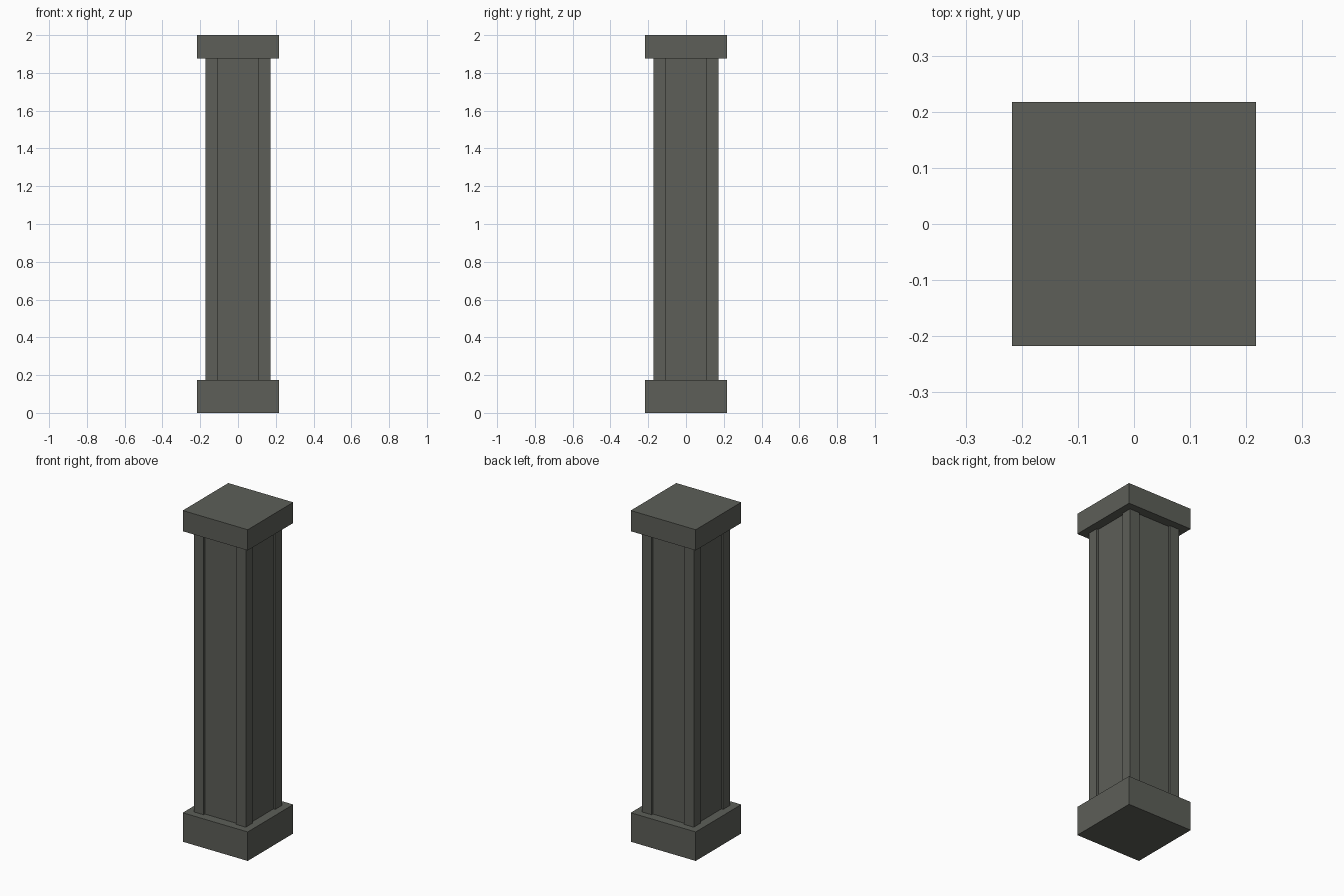
import bpy, bmesh

if "Cube" in bpy.data.objects:
    bpy.data.objects.remove(bpy.data.objects["Cube"])

stone = bpy.data.materials.new("grey_stone")
stone.diffuse_color = (0.109, 0.114, 0.098, 1)
stone.use_nodes = True
stone.node_tree.nodes["Principled BSDF"].inputs["Base Color"].default_value = stone.diffuse_color


def prism(name, profile, z0, z1):
    """Extrude a closed XY profile from z0 up to z1."""
    bm = bmesh.new()
    face = bm.faces.new([bm.verts.new((x, y, z0)) for x, y in profile])
    top = bmesh.ops.extrude_face_region(bm, geom=[face])["geom"]
    bmesh.ops.translate(bm, vec=(0, 0, z1 - z0),
                        verts=[v for v in top if isinstance(v, bmesh.types.BMVert)])
    bmesh.ops.recalc_face_normals(bm, faces=bm.faces)
    mesh = bpy.data.meshes.new(name)
    bm.to_mesh(mesh)
    bm.free()
    mesh.materials.append(stone)
    obj = bpy.data.objects.new(name, mesh)
    bpy.context.collection.objects.link(obj)
    return obj


def four_sided(points):
    """Repeat one side's outline around all four sides."""
    outline = []
    for _ in range(4):
        outline += points
        points = [(-y, x) for x, y in points]
    return outline


BLOCK, SHAFT, PANEL, DEPTH = 0.217, 0.173, 0.108, 0.012

# square base and cap blocks
square = four_sided([(-BLOCK, -BLOCK)])
prism("base_block", square, 0.0, 0.175)
prism("cap_block", square, 1.875, 2.0)

# shaft with a shallow recessed panel down each side
side = [(-SHAFT, -SHAFT), (-PANEL, -SHAFT), (-PANEL, -SHAFT + DEPTH),
        (PANEL, -SHAFT + DEPTH), (PANEL, -SHAFT)]
prism("shaft", four_sided(side), 0.175, 1.875)
